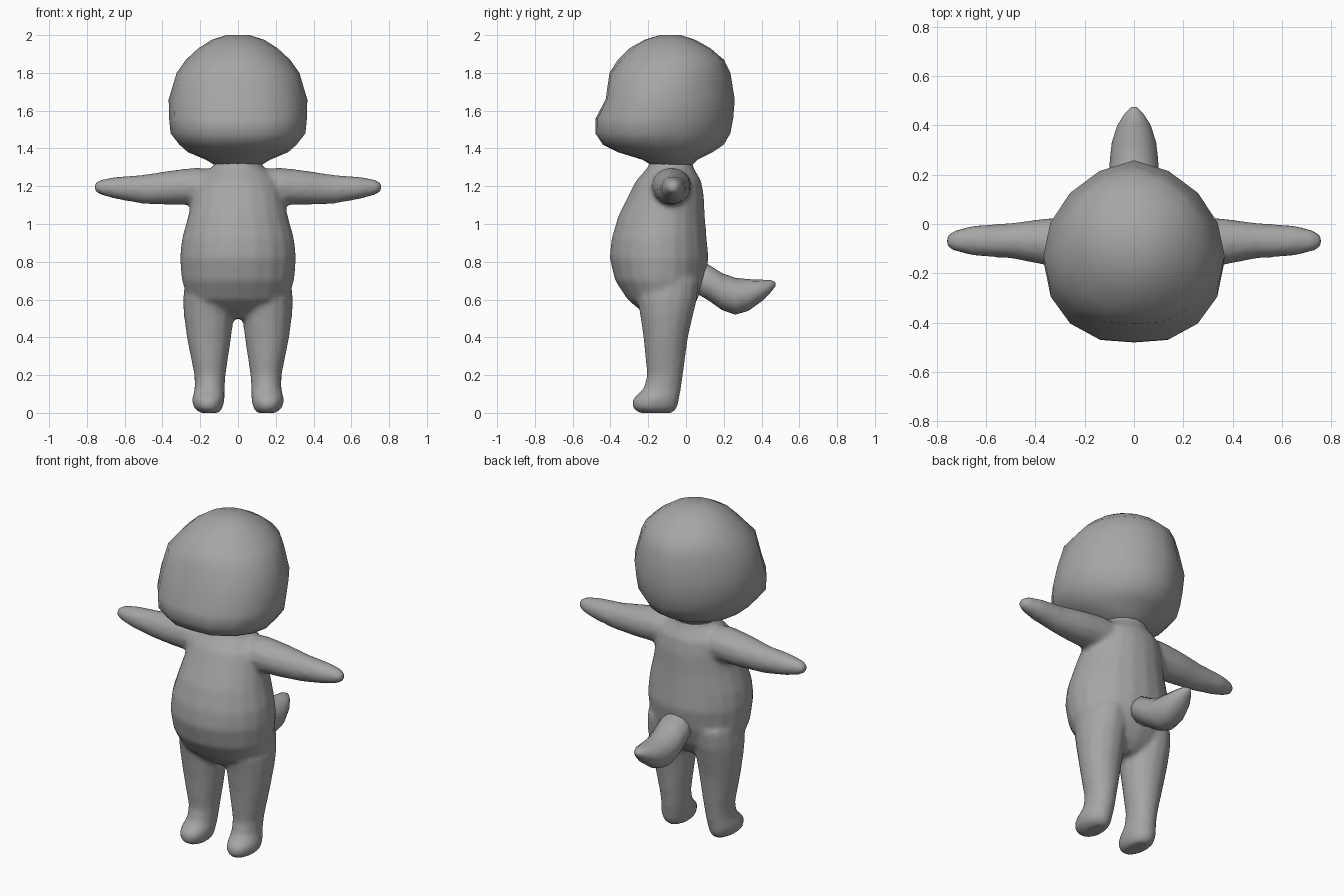
import bpy, bmesh, math
from mathutils import Vector

cube = bpy.data.objects.get("Cube")
if cube:
    bpy.data.objects.remove(cube, do_unlink=True)

GREY = (0.38, 0.38, 0.38, 1)
skin = bpy.data.materials.new("plain grey")
skin.use_nodes = True
skin.diffuse_color = GREY
skin.node_tree.nodes["Principled BSDF"].inputs["Base Color"].default_value = GREY


def loft(bm, rings, sides, place, widest=None):
    """Skin oval rings of (along, left, right, low, high); place maps to x, y, z."""
    loops = []
    for t, left, right, low, high in rings:
        mid = (low + high) / 2 if widest is None else widest
        loop = []
        for i in range(sides):
            a = math.tau * i / sides
            u = (left + right) / 2 + (right - left) / 2 * math.cos(a)
            s = math.sin(a)
            v = mid + s * (high - mid if s > 0 else mid - low)
            loop.append(bm.verts.new(place(t, u, v)))
        loops.append(loop)
    for a, b in zip(loops, loops[1:]):
        for i in range(sides):
            j = (i + 1) % sides
            bm.faces.new((a[i], a[j], b[j], b[i]))
    bm.faces.new(loops[0])
    bm.faces.new(loops[-1])


def finish(name, bm):
    bmesh.ops.recalc_face_normals(bm, faces=bm.faces)
    mesh = bpy.data.meshes.new(name)
    bm.to_mesh(mesh)
    bm.free()
    mesh.materials.append(skin)
    mesh.shade_smooth()
    obj = bpy.data.objects.new(name, mesh)
    bpy.context.collection.objects.link(obj)
    return obj


def even(rows):
    """Expand (along, half width, low, high) to a symmetric ring."""
    return [(t, -w, w, lo, hi) for t, w, lo, hi in rows]


def upright(t, u, v):
    return Vector((u, v, t))


# Head: height, half width, front, back
head = bmesh.new()
loft(head, even([
    (1.31, .12, -.18, .03), (1.34, .17, -.23, .06), (1.38, .265, -.36, .14),
    (1.42, .31, -.44, .2), (1.48, .357, -.48, .235), (1.56, .365, -.478, .25),
    (1.66, .367, -.425, .258), (1.8, .325, -.405, .235), (1.87, .275, -.36, .2),
    (1.93, .21, -.3, .13), (1.975, .14, -.22, .05), (2, .06, -.14, -.03),
]), 16, upright, None)
# Broaden the cheeks behind the muzzle
for v in head.verts:
    if 1.4 < v.co.z < 1.85:
        v.co.y -= .045 * abs(v.co.x) / .36
finish("head", head)

# Torso with neck: height, half width, front, back
body = bmesh.new()
loft(body, even([
    (.5, .1, -.18, -.02), (.55, .2, -.25, .03), (.6, .265, -.31, .06),
    (.7, .298, -.375, .1), (.82, .308, -.405, .12), (.92, .298, -.395, .11),
    (1.04, .265, -.36, .1), (1.15, .24, -.305, .095), (1.23, .22, -.265, .08),
    (1.28, .16, -.22, .05), (1.31, .125, -.195, .035), (1.36, .125, -.19, .03),
]), 20, upright)

# Legs and arms, one of each per side
leg = [
    (0, .1, .2, -.25, -.07), (.025, .08, .235, -.287, -.045),
    (.07, .07, .245, -.287, -.035), (.13, .07, .23, -.225, -.025),
    (.2, .065, .232, -.207, -.015), (.4, .035, .272, -.227, .012),
    (.52, .022, .288, -.245, .04), (.6, .02, .292, -.26, .06), (.7, .03, .28, -.25, .07),
]
arm = [
    (.1, -.17, .03, 1.1, 1.29), (.22, -.185, .03, 1.1, 1.3),
    (.35, -.17, .025, 1.1, 1.285), (.5, -.14, .005, 1.105, 1.262),
    (.65, -.13, -.005, 1.132, 1.25), (.73, -.11, -.025, 1.155, 1.235),
    (.762, -.09, -.05, 1.175, 1.215),
]
for side in (-1, 1):
    loft(body, leg, 14, lambda t, u, v: Vector((side * u, v, t)))
    loft(body, arm, 12, lambda t, u, v: Vector((side * t, u, v)))

# Fuse the torso and limbs into one soft skin
torso = finish("body", body)
fuse = torso.modifiers.new("fuse", "REMESH")
fuse.mode = "VOXEL"
fuse.voxel_size = .015
fuse.use_smooth_shade = True
soften = torso.modifiers.new("soften", "SMOOTH")
soften.factor = .5
soften.iterations = 6

# Tail: distance back, half width, underside, top
tail = bmesh.new()
loft(tail, even([
    (.06, .09, .63, .78), (.12, .1, .595, .785), (.19, .1, .545, .74),
    (.26, .098, .52, .715), (.33, .09, .54, .708), (.4, .068, .59, .705),
    (.45, .036, .64, .704), (.475, .01, .672, .69),
]), 12, lambda t, u, v: Vector((u, t, v)))
finish("tail", tail)
